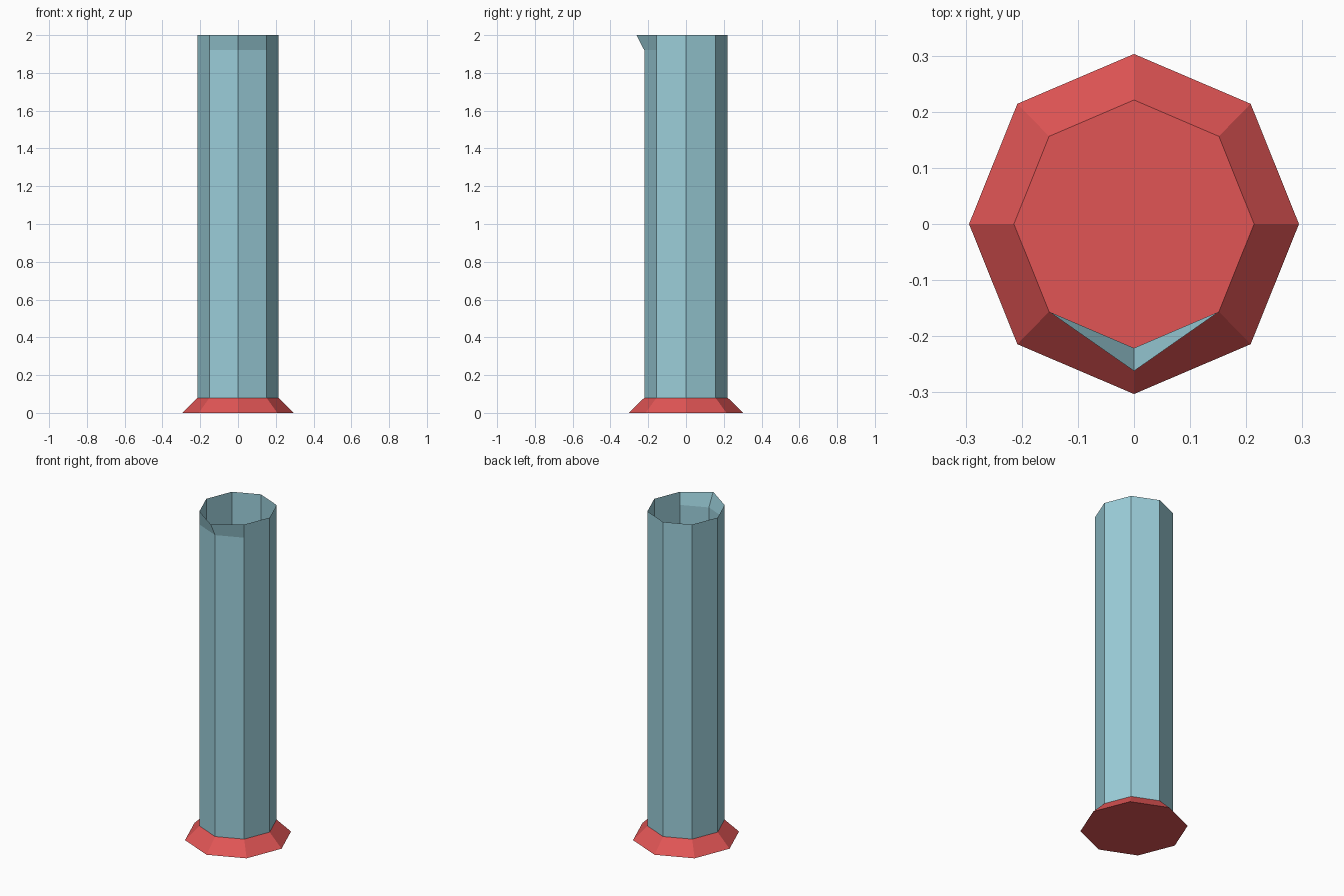
import bpy, bmesh
from math import cos, sin, pi

if "Cube" in bpy.data.objects:
    bpy.data.objects.remove(bpy.data.objects["Cube"])

SIDES = 8


def material(name, color):
    mat = bpy.data.materials.new(name)
    mat.diffuse_color = color
    mat.use_nodes = True
    mat.node_tree.nodes["Principled BSDF"].inputs["Base Color"].default_value = mat.diffuse_color
    return mat


def ring(bm, rx, ry, z):
    return [bm.verts.new((rx * cos(2 * pi * i / SIDES), ry * sin(2 * pi * i / SIDES), z))
            for i in range(SIDES)]


def bridge(bm, low, high):
    for i in range(SIDES):
        j = (i + 1) % SIDES
        bm.faces.new((low[i], low[j], high[j], high[i]))


def finish(bm, name, mat):
    mesh = bpy.data.meshes.new(name)
    bm.to_mesh(mesh)
    bm.free()
    mesh.materials.append(mat)
    obj = bpy.data.objects.new(name, mesh)
    bpy.context.collection.objects.link(obj)
    return obj


# Flared foot, closed above and below
bm = bmesh.new()
bottom = ring(bm, 0.294, 0.303, 0.0)
top = ring(bm, 0.214, 0.221, 0.08)
bridge(bm, bottom, top)
bm.faces.new(list(reversed(bottom)))
bm.faces.new(top)
finish(bm, "base", material("red_plastic", (0.75, 0.09, 0.09, 1)))

# Thin open tube, with the front rim corner pulled out as a spout
bm = bmesh.new()
rings = [ring(bm, 0.214, 0.221, z) for z in (0.08, 1.92, 2.0)]
for low, high in zip(rings, rings[1:]):
    bridge(bm, low, high)
rings[-1][6].co.y = -0.262
finish(bm, "tube", material("blue_glass", (0.33, 0.62, 0.70, 1)))
